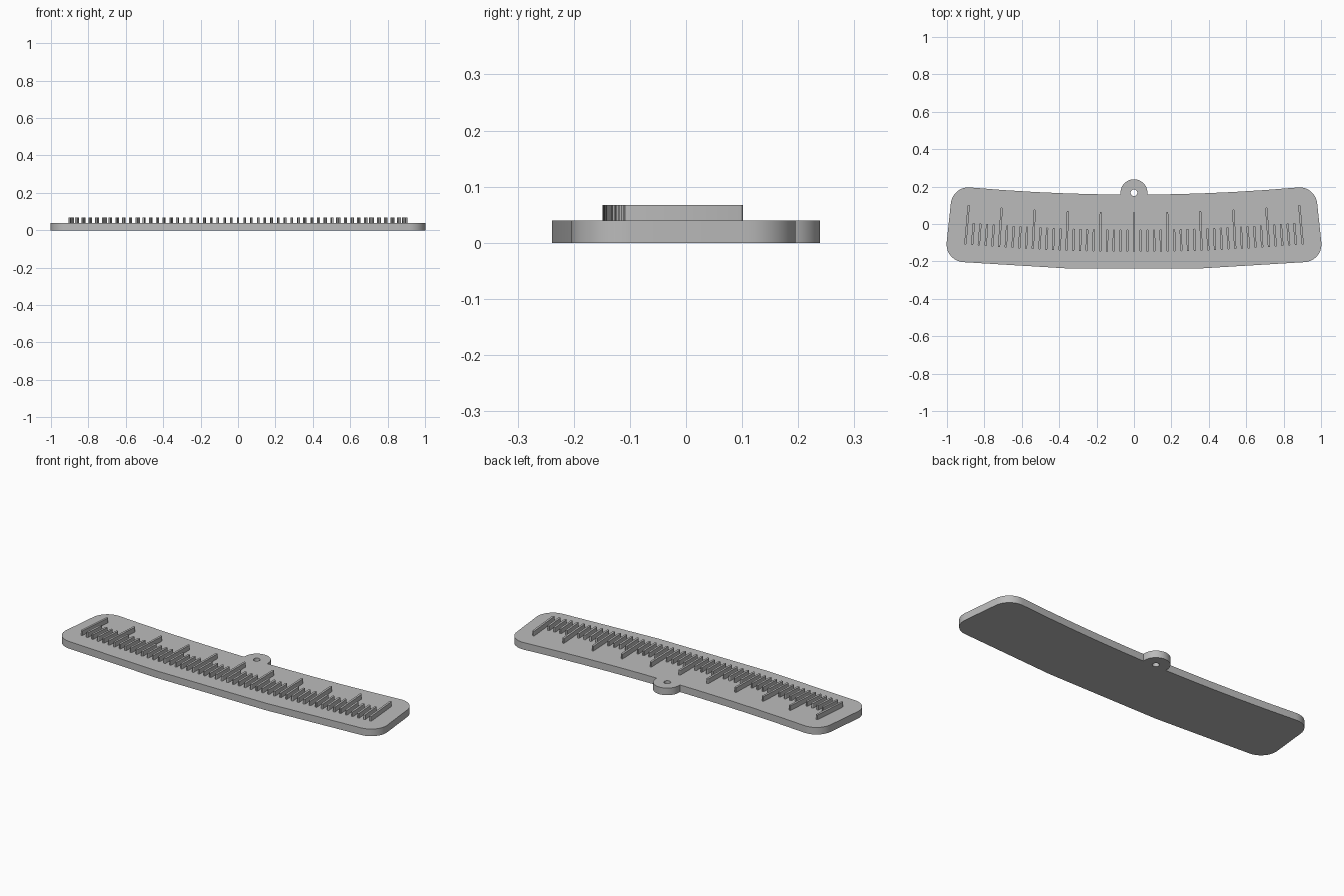
import bpy, bmesh
from math import sin, cos, pi, radians
from mathutils import Vector

default = bpy.data.objects.get("Cube")
if default:
    bpy.data.objects.remove(default, do_unlink=True)

CENTRE_Y = 10.2        # centre of the ruler's bend
OUTER, INNER = 10.444, 10.043
HALF_ANGLE = radians(5.55)
CORNER = 0.095
THICK, TICK_TOP = 0.04, 0.067

grey = bpy.data.materials.new("plain grey")
grey.use_nodes = True
colour = (0.5, 0.5, 0.5, 1)
grey.diffuse_color = colour
grey.node_tree.nodes["Principled BSDF"].inputs["Base Color"].default_value = colour


def polar(angle, radius):
    return Vector((radius * sin(angle), CENTRE_Y - radius * cos(angle), 0))


def arc(centre, radius, start, end, steps):
    """Points on a circle from start to end, in radians."""
    for i in range(steps + 1):
        a = start + (end - start) * i / steps
        yield centre + Vector((radius * cos(a), radius * sin(a), 0))


def add_loop(bm, points, z):
    verts = [bm.verts.new((p.x, p.y, z)) for p in points]
    return [bm.edges.new((v, verts[i - 1])) for i, v in enumerate(verts)]


def raise_faces(bm, faces, height):
    ext = bmesh.ops.extrude_face_region(bm, geom=faces)["geom"]
    verts = [v for v in ext if isinstance(v, bmesh.types.BMVert)]
    bmesh.ops.translate(bm, verts=verts, vec=(0, 0, height))
    bmesh.ops.recalc_face_normals(bm, faces=bm.faces[:])


def finish(bm, name):
    mesh = bpy.data.meshes.new(name)
    bm.to_mesh(mesh)
    bm.free()
    mesh.materials.append(grey)
    obj = bpy.data.objects.new(name, mesh)
    bpy.context.collection.objects.link(obj)
    bpy.ops.object.select_all(action="DESELECT")
    obj.select_set(True)
    bpy.context.view_layer.objects.active = obj
    bpy.ops.object.shade_smooth_by_angle(angle=radians(30))


# Right half of the outline, from the bottom bend to the hanging tab
tab_centre = Vector((0, 0.167, 0))
half = [polar(radians(1.875), OUTER)]
low = polar(HALF_ANGLE - CORNER / OUTER, OUTER - CORNER)
half += arc(low, CORNER, HALF_ANGLE - pi / 2, HALF_ANGLE, 10)
high = polar(HALF_ANGLE - CORNER / INNER, INNER + CORNER)
half += arc(high, CORNER, HALF_ANGLE, HALF_ANGLE + pi / 2, 10)
half += [polar(radians(a), INNER) for a in (4, 3, 2, 1)]
half += [polar(0.0072, INNER)]
half += arc(tab_centre, 0.072, 0, pi / 2, 14)
mirrored = [Vector((-p.x, p.y, 0)) for p in reversed(half[:-1])]

# Curved plate with its tab and hanging hole
bm = bmesh.new()
edges = add_loop(bm, half + mirrored, 0)
edges += add_loop(bm, list(arc(tab_centre, 0.018, 0, 2 * pi * 23 / 24, 23)), 0)
bmesh.ops.triangle_fill(bm, use_beauty=True, edges=edges)
raise_faces(bm, bm.faces[:], THICK)
finish(bm, "curved_plate")

# Raised graduation marks: every fifth one is long
for name, is_long in (("long_marks", True), ("short_marks", False)):
    bm = bmesh.new()
    top_radius = CENTRE_Y - (0.063 if is_long else -0.03)
    bottom_radius = CENTRE_Y + 0.149
    width = 0.006
    for i in range(-25, 26):
        if (i % 5 == 0) != is_long:
            continue
        a = radians(i * 0.2)
        points = list(arc(polar(a, top_radius + width), width, a, a + pi, 6))
        points += arc(polar(a, bottom_radius - width), width, a + pi, a + 2 * pi, 6)
        bm.faces.new([bm.verts.new((p.x, p.y, THICK - 0.002)) for p in points])
    raise_faces(bm, bm.faces[:], TICK_TOP - THICK + 0.002)
    finish(bm, name)
